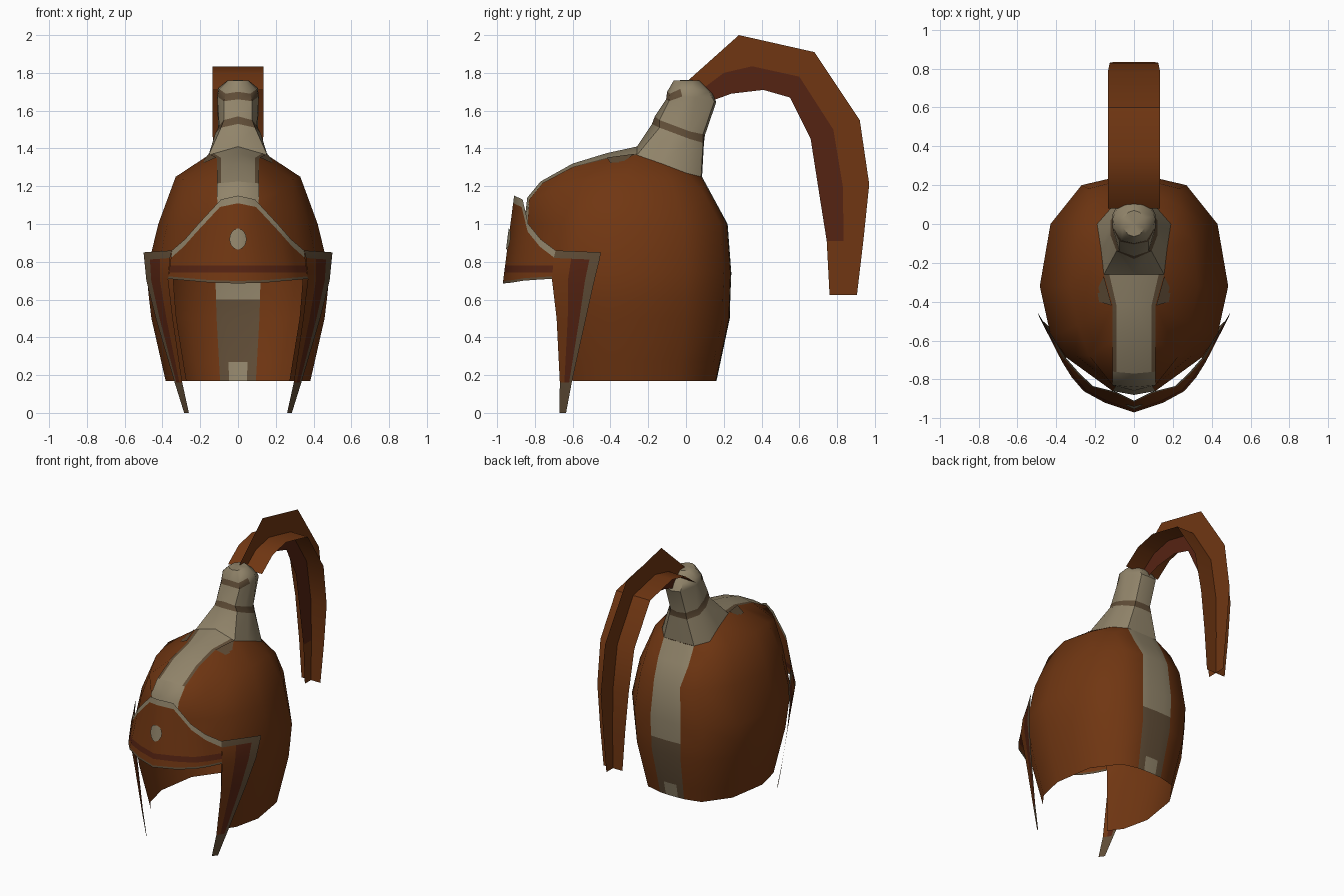
import bpy, bmesh, math
from mathutils import Vector

if "Cube" in bpy.data.objects:
    bpy.data.objects.remove(bpy.data.objects["Cube"])


def material(name, rgb):
    m = bpy.data.materials.new(name)
    m.diffuse_color = (*rgb, 1)
    m.use_nodes = True
    m.node_tree.nodes["Principled BSDF"].inputs["Base Color"].default_value = m.diffuse_color
    return m


MATS = [material("leather_brown", (0.162, 0.037, 0.006)),
        material("dark_red_brown", (0.091, 0.017, 0.006)),
        material("pale_metal", (0.283, 0.231, 0.144)),
        material("tarnished_metal", (0.114, 0.072, 0.037))]
BROWN, DARK, PALE, TARNISH = range(4)


def sheet(name, rows, rule, flip=False, mirror=True, angle=40):
    """Surface through rows of points; rule(row, column) picks the colour."""
    bm = bmesh.new()
    grid = [[bm.verts.new(p) for p in row] for row in rows]
    for r in range(len(rows) - 1):
        for c in range(min(len(rows[r]), len(rows[r + 1])) - 1):
            quad = [grid[r][c], grid[r][c + 1], grid[r + 1][c + 1], grid[r + 1][c]]
            face = bm.faces.new(quad[::-1] if flip else quad)
            face.material_index = rule(r, c)
    bmesh.ops.remove_doubles(bm, verts=bm.verts, dist=1e-4)
    mesh = bpy.data.meshes.new(name)
    bm.to_mesh(mesh)
    bm.free()
    ob = bpy.data.objects.new(name, mesh)
    bpy.context.collection.objects.link(ob)
    for m in MATS:
        mesh.materials.append(m)
    bpy.ops.object.select_all(action='DESELECT')
    ob.select_set(True)
    bpy.context.view_layer.objects.active = ob
    bpy.ops.object.shade_smooth_by_angle(angle=math.radians(angle))
    if mirror:
        ob.modifiers.new("mirror", 'MIRROR')
    return ob


def blend(a, b, t):
    return Vector(a).lerp(Vector(b), t)


# Helmet shell: half plan outline from back to front, scaled per height
outline = [(0, .24), (.06, .238), (.12, .235), (.27, .2), (.43, 0), (.485, -.32),
           (.43, -.57), (.345, -.69), (.11, -.86), (0, -.88)]
levels = [(.17, .79, .86, .76), (.27, .837, .898, .808), (.5, .945, .985, .92),
          (.6, .97, .99, .95), (.74, 1, 1, 1), (1.0, .87, .965, .96)]
shell = []
for z, sx, back, front in levels:
    ring = [(x * sx, -.32 + (y + .32) * (back if y > -.32 else front), z) for x, y in outline]
    shell.append(ring[:8] if z < .7 else ring)     # open face below the visor
shoulder = [(0, .15, 1.13), (.06, .15, 1.13), (.12, .145, 1.13), (.235, .09, 1.17),
            (.3, -.08, 1.23), (.33, -.32, 1.25), (.29, -.52, 1.235), (.23, -.68, 1.18),
            (.11, -.83, 1.13), (0, -.84, 1.14)]
crown = [(0, .085, 1.25), (.06, .085, 1.25), (.12, .08, 1.25), (.19, 0, 1.27),
         (.17, -.13, 1.32), (.155, -.26, 1.365), (.11, -.42, 1.345), (.11, -.6, 1.30),
         (.11, -.76, 1.215), (0, -.77, 1.225)]
shell += [shoulder, crown]


def shell_colour(r, c):
    if c < 2:                                       # stripe down the back
        return TARNISH if r < 3 and (r, c) != (0, 0) else PALE
    return PALE if c == 8 else BROWN


sheet("helmet_shell", shell, shell_colour, flip=True)

# Crest strip over the crown, with a tarnished border
edge = crown[5:9]
ridge = [(0, -.26, 1.41), (0, -.42, 1.375), (0, -.6, 1.32), (0, -.77, 1.225)]
inner = [blend(a, b, .18) for a, b in zip(edge, ridge)]
sheet("crest_strip", [edge, inner, ridge], lambda r, c: PALE if r else TARNISH, flip=True)
sheet("crown_patch", [[(.155, -.27, 1.372), (.19, -.34, 1.326)],
                      [(.115, -.42, 1.352), (.18, -.40, 1.324)]],
      lambda r, c: TARNISH, flip=True)

# Plume holder rising from the crown
neck = [[(0, .085, 1.25), crown[2], crown[3], crown[4], crown[5], ridge[0]],
        [(0, .095, 1.43), (.07, .09, 1.43), (.12, .02, 1.45), (.12, -.06, 1.48),
         (.09, -.14, 1.51), (0, -.18, 1.53)],
        [(0, .10, 1.47), (.06, .09, 1.475), (.105, .02, 1.49), (.1, -.06, 1.52),
         (.075, -.14, 1.55), (0, -.165, 1.57)],
        [(0, .16, 1.645), (.06, .15, 1.65), (.11, .05, 1.67), (.11, -.02, 1.675),
         (.075, -.09, 1.65), (0, -.105, 1.66)],
        [(0, .14, 1.69), (.06, .12, 1.7), (.105, .04, 1.72), (.1, -.03, 1.715),
         (.065, -.085, 1.69), (0, -.1, 1.7)],
        [(0, .07, 1.76), (.03, .06, 1.76), (.055, .03, 1.76), (.055, -.02, 1.76),
         (.03, -.055, 1.76), (0, -.065, 1.76)],
        [(0, 0, 1.762)] * 6]
sheet("plume_holder", neck,
      lambda r, c: TARNISH if r == 1 or (r == 3 and c > 2) else PALE, flip=True)

# Visor: columns run from the centre to the side, rows from bottom to top
tops = [(0, -.91, 1.15), (.09, -.865, 1.13), (.21, -.835, 1.0), (.28, -.77, .92), (.35, -.69, .86)]
bottoms = [(0, -.97, .685), (.15, -.92, .69), (.26, -.86, .7), (.32, -.79, .705), (.37, -.71, .71)]


def visor_row(k):
    row = []
    for t, b in zip(tops, bottoms):
        z = [b[2], b[2] + .013, .742, .78, t[2] - .04, t[2]][k]
        row.append(blend(b, t, (z - b[2]) / (t[2] - b[2])))
    return row


visor_colours = [TARNISH, BROWN, DARK, BROWN, PALE]
sheet("visor", [visor_row(k) for k in range(6)], lambda r, c: visor_colours[r])

# Round stud plate on the visor
stud = []
for i in range(9):
    a = math.radians(-80 + 20 * i)
    x, z = .045 * math.cos(a), .92 + .056 * math.sin(a)
    y = -.946 - (.92 - z) * .13
    stud.append([(0, y, z), (x, y + .36 * x, z)])
sheet("visor_stud", stud, lambda r, c: PALE)

# Cheek guards: rows of inner and outer edge points from the tip upwards
cheek = [((.26, -.67, 0), (.285, -.635, 0)),
         ((.295, -.668, .16), (.335, -.605, .16)),
         ((.345, -.685, .5), (.435, -.53, .5)),
         ((.37, -.71, .71), (.485, -.485, .70)),
         ((.36, -.70, .82), (.496, -.458, .81)),
         ((.35, -.69, .86), (.5, -.45, .85))]


def cheek_colour(r, c):
    if r in (0, 4) or c == 2:
        return TARNISH
    return DARK if c == 1 else BROWN


sheet("cheek_guard", [[blend(a, b, t) for t in (0, .38, .78, 1)] for a, b in cheek], cheek_colour)

# Plume: an upright fin crossed by a flat ribbon
outer = [(0, 1.75), (.14, 1.875), (.28, 2.0), (.68, 1.91), (.92, 1.55), (.97, 1.21),
         (.94, .92), (.905, .625)]
middle = [(.08, 1.71), (.2, 1.8), (.35, 1.835), (.6, 1.78), (.78, 1.5), (.83, 1.2),
          (.835, .91), (.83, .625)]
under = [(.13, 1.65), (.24, 1.69), (.41, 1.71), (.55, 1.67), (.66, 1.45), (.71, 1.13),
         (.745, .91), (.76, .625)]
sheet("plume_fin", [[(0, y, z) for y, z in line] for line in (outer, middle, under)],
      lambda r, c: DARK if r == 1 and c < 6 else BROWN, mirror=False)
widths = [.135, .135, .135, .135, .135, .125, .1, .075]
sheet("plume_ribbon", [[(0, y, z), (w, y, z)] for (y, z), w in zip(middle, widths)],
      lambda r, c: BROWN, flip=True)
